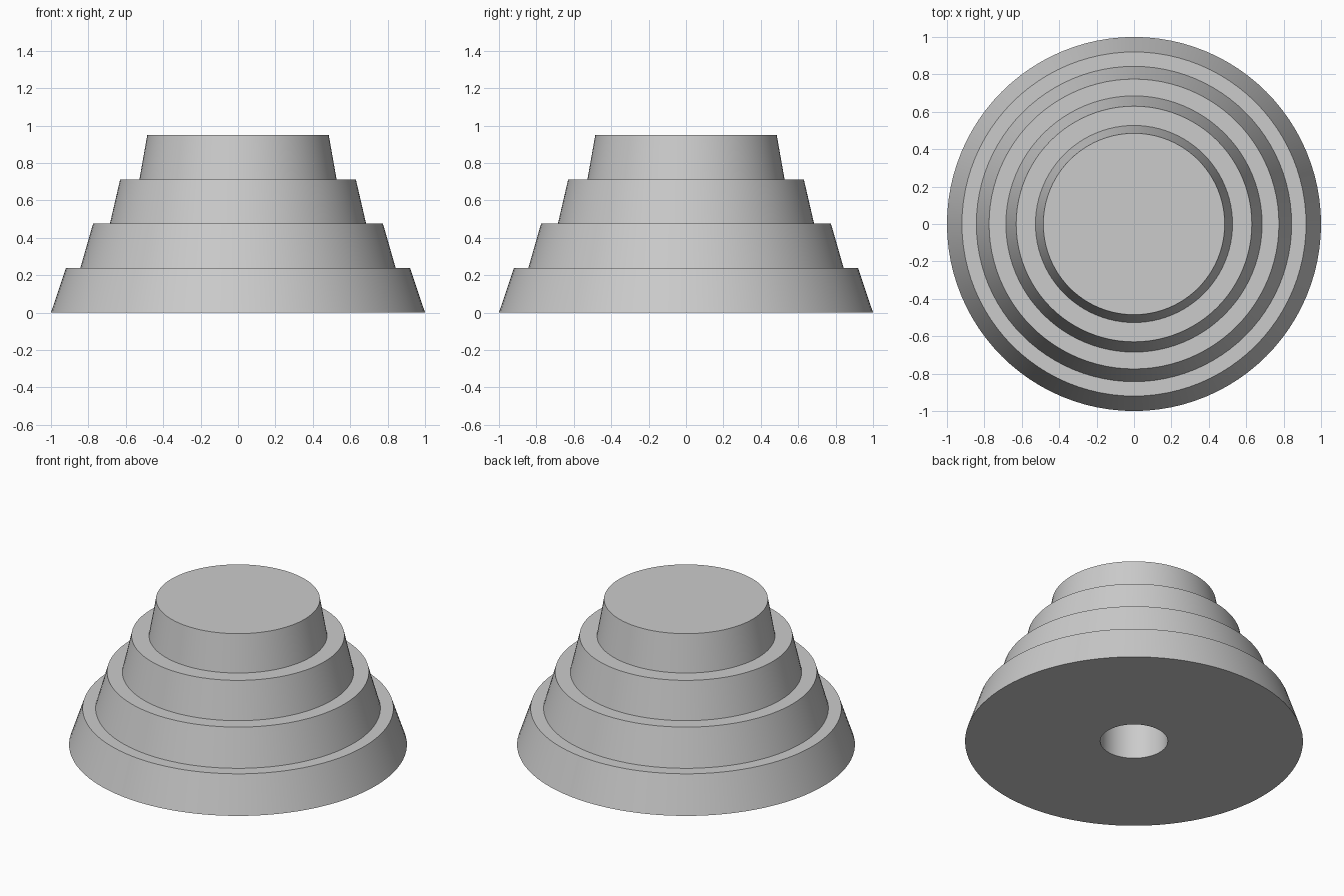
import bpy
import bmesh
import math

old = bpy.data.objects.get("Cube")
if old:
    bpy.data.objects.remove(old, do_unlink=True)

SEGMENTS = 96
TIER_HEIGHT = 0.2375
TIERS = [(1.0, 0.92), (0.843, 0.775), (0.685, 0.63), (0.527, 0.485)]  # bottom, top radius
HOLE_RADIUS = 0.2
HOLE_DEPTH = 3 * TIER_HEIGHT

# Half-section: blind bore, flat underside, sloped tiers, flat top
profile = [(0, HOLE_DEPTH), (HOLE_RADIUS, HOLE_DEPTH), (HOLE_RADIUS, 0)]
for i, (bottom, top) in enumerate(TIERS):
    profile += [(bottom, i * TIER_HEIGHT), (top, (i + 1) * TIER_HEIGHT)]
profile.append((0, len(TIERS) * TIER_HEIGHT))

# Revolve the section around the z axis
bm = bmesh.new()
verts = [bm.verts.new((r, 0, z)) for r, z in profile]
edges = [bm.edges.new(pair) for pair in zip(verts, verts[1:])]
bmesh.ops.spin(bm, geom=verts + edges, cent=(0, 0, 0), axis=(0, 0, 1),
               angle=2 * math.pi, steps=SEGMENTS, use_duplicate=False)
bmesh.ops.remove_doubles(bm, verts=bm.verts, dist=0.0001)
bmesh.ops.recalc_face_normals(bm, faces=bm.faces)
mesh = bpy.data.meshes.new("stepped_cone")
bm.to_mesh(mesh)
bm.free()

# Plain grey material
grey = bpy.data.materials.new("light grey")
grey.use_nodes = True
colour = (0.6, 0.6, 0.6, 1)
grey.diffuse_color = colour
grey.node_tree.nodes["Principled BSDF"].inputs["Base Color"].default_value = colour
mesh.materials.append(grey)

# Smooth walls with crisp rims
cone = bpy.data.objects.new("stepped_cone", mesh)
bpy.context.collection.objects.link(cone)
bpy.ops.object.select_all(action="DESELECT")
cone.select_set(True)
bpy.context.view_layer.objects.active = cone
bpy.ops.object.shade_smooth_by_angle(angle=math.radians(30))
